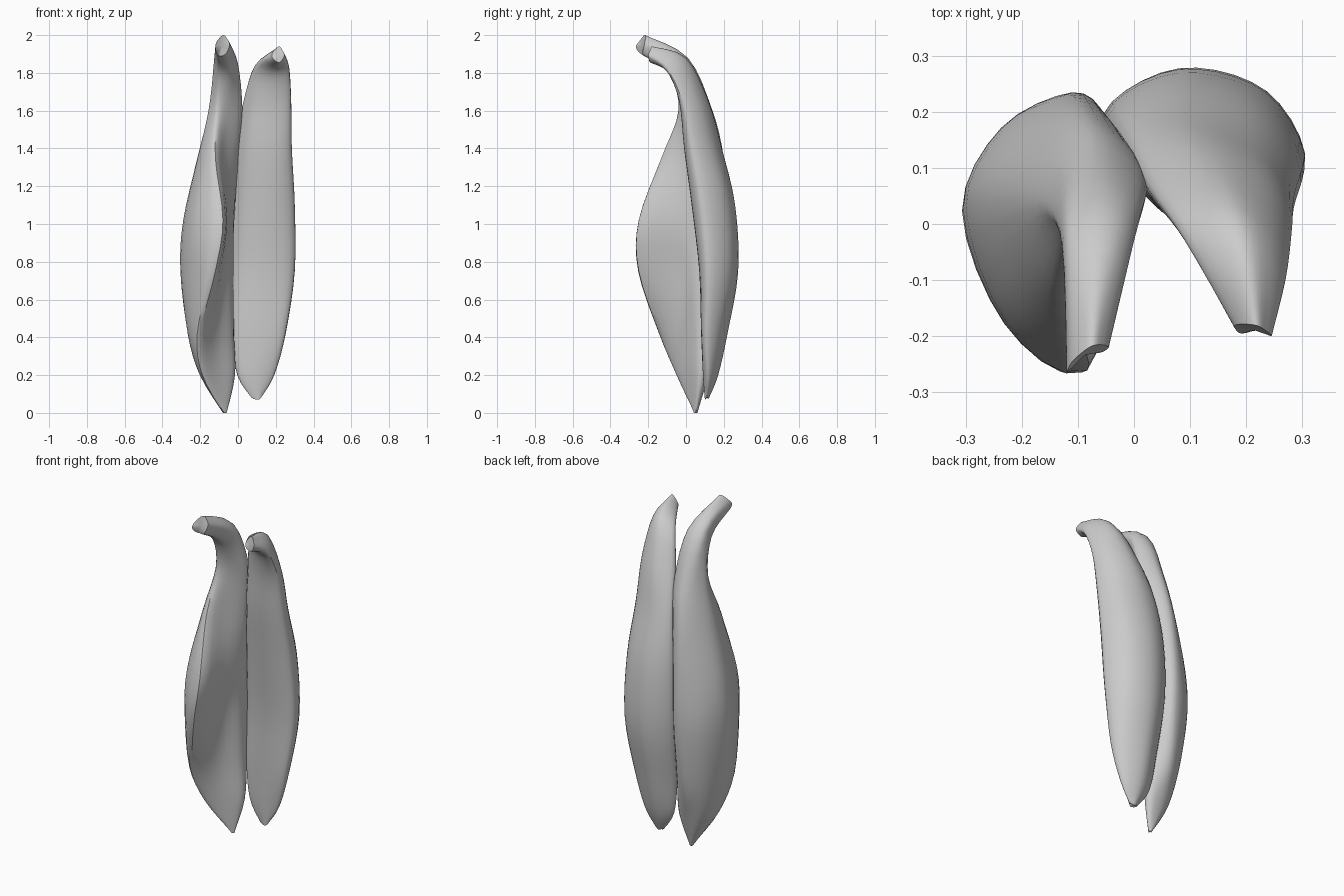
import bpy, bmesh, math
from mathutils import Vector

def spline(pts, steps, closed, k):
    """Cardinal spline through pts, steps samples per span."""
    n = len(pts)
    at = (lambda i: pts[i % n]) if closed else (lambda i: pts[max(0, min(n - 1, i))])
    out = []
    for i in range(n if closed else n - 1):
        a, b = at(i), at(i + 1)
        ma, mb = (b - at(i - 1)) * k, (at(i + 2) - a) * k
        for s in range(steps):
            t = s / steps
            out.append(a * (2*t**3 - 3*t*t + 1) + ma * (t**3 - 2*t*t + t)
                       + b * (3*t*t - 2*t**3) + mb * (t**3 - t*t))
    if not closed:
        out.append(pts[-1].copy())
    return out

def pod(name, rails, k, around):
    """Loft a closed skin over lengthwise rails and cap both ends."""
    curves = [spline([Vector(p) for p in r], 4, False, 0.5) for r in rails]
    bm = bmesh.new()
    rings = [[bm.verts.new(p) for p in spline(list(st), around, True, k)]
             for st in zip(*curves)]
    n = len(rings[0])
    for lo, hi in zip(rings, rings[1:]):
        for i in range(n):
            j = (i + 1) % n
            bm.faces.new((lo[i], lo[j], hi[j], hi[i]))
    for ring in (rings[0], rings[-1]):
        c = bm.verts.new(sum((v.co for v in ring), Vector()) / n)
        for i in range(n):
            bm.faces.new((ring[i], ring[(i + 1) % n], c))
    bmesh.ops.recalc_face_normals(bm, faces=bm.faces)
    me = bpy.data.meshes.new(name)
    bm.to_mesh(me)
    bm.free()
    ob = bpy.data.objects.new(name, me)
    bpy.context.collection.objects.link(ob)
    bpy.ops.object.select_all(action='DESELECT')
    ob.select_set(True)
    bpy.context.view_layer.objects.active = ob
    bpy.ops.object.shade_smooth_by_angle(angle=math.radians(40))

# Left pod: curled flap folded over a lower lobe, hooked stem
nose = [(-.08, .04, .01), (-.18, -.05, .2), (-.2, -.14, .42), (-.12, -.25, .75), (-.08, -.25, 1.02),
        (-.12, -.13, 1.35), (-.11, -.04, 1.6), (-.1, -.09, 1.8), (-.1, -.22, 1.89)]
cheek = [(-.085, .045, .01), (-.195, -.02, .2), (-.25, -.1, .42), (-.235, -.17, .75), (-.22, -.17, 1.02),
         (-.18, -.08, 1.35), (-.145, 0, 1.6), (-.117, -.07, 1.82), (-.115, -.25, 1.91)]
side = [(-.08, .05, 0), (-.2, .04, .2), (-.265, 0, .42), (-.305, .02, .75), (-.29, .03, 1.02),
        (-.215, .04, 1.35), (-.155, .04, 1.6), (-.128, -.04, 1.85), (-.12, -.265, 1.94)]
back_side = [(-.075, .06, 0), (-.16, .1, .2), (-.22, .12, .42), (-.235, .17, .75), (-.23, .16, 1.02),
             (-.17, .14, 1.35), (-.12, .11, 1.6), (-.115, -.01, 1.88), (-.11, -.245, 1.97)]
back = [(-.07, .06, 0), (-.1, .12, .2), (-.12, .185, .42), (-.11, .23, .75), (-.11, .23, 1.02),
        (-.09, .2, 1.35), (-.06, .14, 1.6), (-.065, .01, 1.88), (-.08, -.22, 2.0)]
back_seam = [(-.065, .055, 0), (-.035, .11, .2), (-.045, .15, .42), (-.05, .185, .75), (-.045, .185, 1.02),
             (-.02, .155, 1.35), (.005, .1, 1.6), (-.02, 0, 1.87), (-.06, -.215, 1.985)]
seam = [(-.06, .05, 0), (-.02, .065, .2), (-.025, .07, .42), (-.025, .07, .75), (-.02, .08, 1.02),
        (.002, .08, 1.35), (.02, .05, 1.6), (0, -.03, 1.84), (-.045, -.22, 1.95)]
groove = [(-.07, .042, 0), (-.1, .005, .2), (-.11, -.02, .42), (-.08, -.04, .75), (-.05, -.08, 1.02),
          (-.065, -.025, 1.35), (-.05, -.01, 1.6), (-.04, -.08, 1.8), (-.065, -.23, 1.9)]
pod("left_pod", [nose, cheek, side, back_side, back, back_seam, seam, groove], 0.5, 4)

# Right pod: plump, flatter at the front, short hooked stem
r_left = [(.07, .11, .085), (0, .13, .2), (-.03, .155, .42), (-.052, .195, .75), (-.047, .19, 1.1),
          (-.015, .15, 1.4), (.03, .07, 1.65), (.09, -.02, 1.84), (.18, -.18, 1.9)]
r_front_left = [(.08, .105, .075), (.02, .1, .2), (.0, .1, .42), (.01, .1, .75), (.02, .07, 1.1),
                (.04, .03, 1.4), (.08, .0, 1.65), (.13, -.06, 1.81), (.19, -.195, 1.87)]
r_front = [(.11, .1, .07), (.11, .09, .2), (.15, .08, .42), (.18, .07, .75), (.18, .03, 1.1),
           (.19, -.01, 1.4), (.19, -.035, 1.65), (.21, -.09, 1.8), (.22, -.19, 1.855)]
r_right = [(.125, .11, .085), (.19, .11, .2), (.25, .1, .42), (.3, .11, .75), (.3, .08, 1.1),
           (.285, .03, 1.4), (.28, -.02, 1.65), (.27, -.1, 1.82), (.245, -.2, 1.89)]
r_back_right = [(.115, .115, .08), (.16, .15, .2), (.21, .18, .42), (.235, .235, .75), (.235, .215, 1.1),
                (.23, .14, 1.4), (.24, .07, 1.65), (.245, -.04, 1.86), (.235, -.19, 1.92)]
r_back = [(.095, .12, .075), (.08, .17, .2), (.08, .22, .42), (.08, .275, .75), (.08, .26, 1.1),
          (.1, .19, 1.4), (.13, .12, 1.65), (.18, 0, 1.88), (.215, -.18, 1.94)]
pod("right_pod", [r_left, r_front_left, r_front, r_right, r_back_right, r_back], 0.52, 5)
